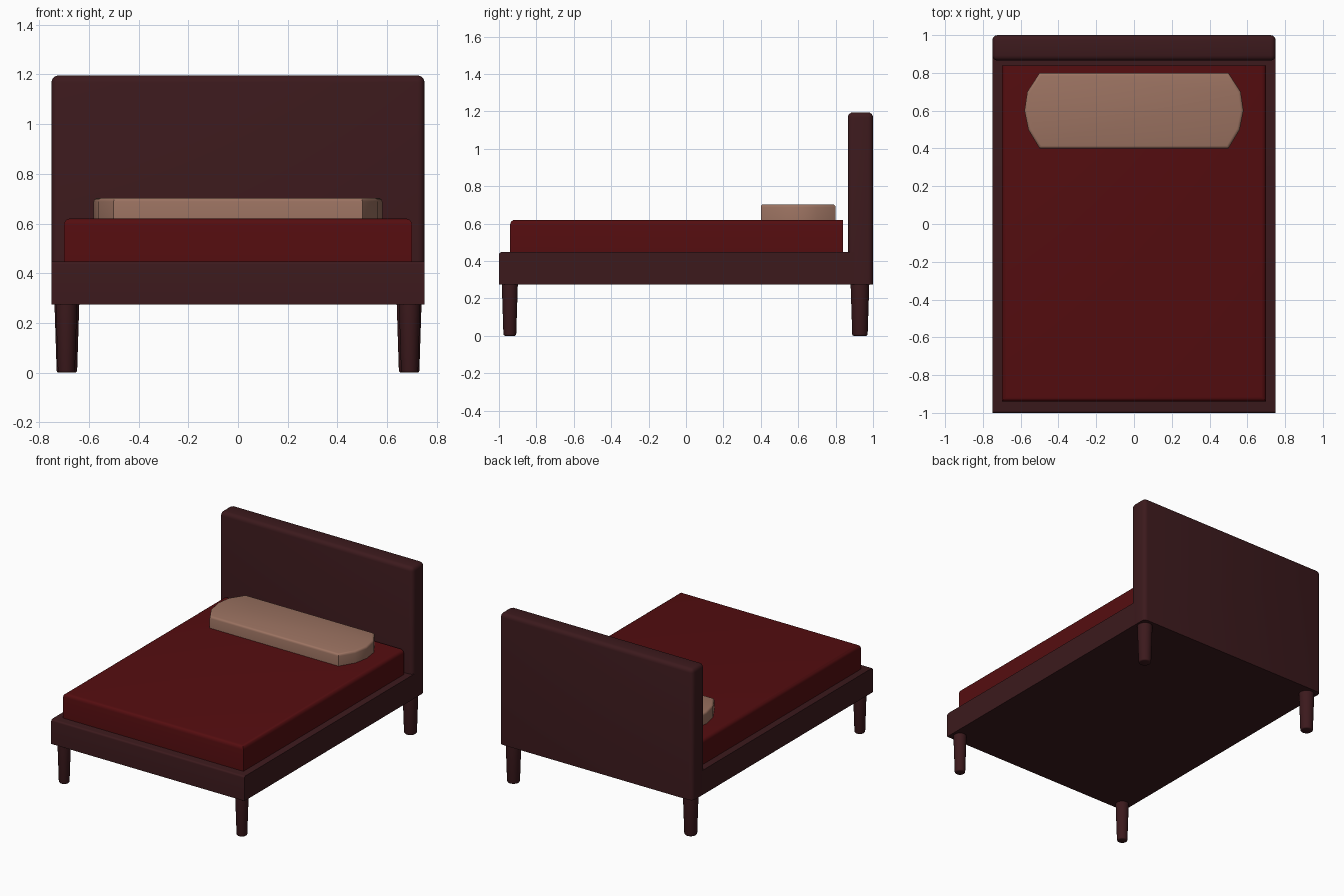
import bpy, bmesh

if "Cube" in bpy.data.objects:
    bpy.data.objects.remove(bpy.data.objects["Cube"])

def material(name, rgb):
    m = bpy.data.materials.new(name)
    m.diffuse_color = (*rgb, 1)
    m.use_nodes = True
    m.node_tree.nodes["Principled BSDF"].inputs["Base Color"].default_value = m.diffuse_color
    return m

WOOD = material("dark_wood", (0.045, 0.010, 0.012))
RED = material("red_cover", (0.09, 0.004, 0.005))
LINEN = material("linen", (0.33, 0.17, 0.12))

def finish(bm, name, mat):
    bmesh.ops.recalc_face_normals(bm, faces=bm.faces)
    me = bpy.data.meshes.new(name)
    bm.to_mesh(me)
    bm.free()
    ob = bpy.data.objects.new(name, me)
    bpy.context.collection.objects.link(ob)
    me.materials.append(mat)
    bpy.ops.object.select_all(action='DESELECT')
    bpy.context.view_layer.objects.active = ob
    ob.select_set(True)
    bpy.ops.object.shade_smooth_by_angle(angle=0.6)
    return ob

def prism(name, outline, z0, z1, mat, radius, pick, segments=4):
    """Extrude an outline upward and round the edges chosen by pick(a, b)."""
    bm = bmesh.new()
    face = bm.faces.new([bm.verts.new((x, y, z0)) for x, y in outline])
    up = bmesh.ops.extrude_face_region(bm, geom=[face])["geom"]
    for v in up:
        if isinstance(v, bmesh.types.BMVert):
            v.co.z = z1
    edges = [e for e in bm.edges if pick(e.verts[0].co, e.verts[1].co)]
    bmesh.ops.bevel(bm, geom=edges, offset=radius, segments=segments,
                    profile=0.5, affect='EDGES')
    return finish(bm, name, mat)

def rect(x, y0, y1):
    return [(-x, y0), (x, y0), (x, y1), (-x, y1)]

# Base frame: only the front top edge is softened
prism("bed_frame", rect(0.75, -1.0, 0.90), 0.275, 0.447, WOOD, 0.012,
      lambda a, b: min(a.z, b.z) > 0.4 and max(a.y, b.y) < 0)

# Headboard: everything but the bottom is rounded
prism("headboard", rect(0.75, 0.865, 1.0), 0.275, 1.195, WOOD, 0.028,
      lambda a, b: max(a.z, b.z) > 1)

# Mattress: top edges rounded except at the headboard
prism("mattress", rect(0.70, -0.94, 0.84), 0.44, 0.62, RED, 0.025,
      lambda a, b: min(a.z, b.z) > 0.5 and min(a.y, b.y) < 0)

# Pillow: faceted bowed ends, soft top rim
right = [(0.5, 0.4), (0.56, 0.5), (0.58, 0.6), (0.565, 0.7), (0.5, 0.8)]
prism("pillow", right + [(-x, y) for x, y in reversed(right)], 0.615, 0.703,
      LINEN, 0.015, lambda a, b: min(a.z, b.z) > 0.65, 3)

# Tapered round legs with softened feet
def leg(name, x, y, top, foot):
    bm = bmesh.new()
    bmesh.ops.create_cone(bm, cap_ends=True, segments=32, radius1=foot,
                          radius2=top, depth=0.28)
    rim = [e for e in bm.edges if all(v.co.z < 0 for v in e.verts)]
    bmesh.ops.bevel(bm, geom=rim, offset=0.009, segments=3, profile=0.5,
                    affect='EDGES')
    bmesh.ops.translate(bm, verts=bm.verts, vec=(x, y, 0.14))
    finish(bm, name, WOOD)

for side, s in (("left", -1), ("right", 1)):
    leg(f"front_leg_{side}", s * 0.69, -0.942, 0.043, 0.034)
    leg(f"back_leg_{side}", s * 0.688, 0.93, 0.050, 0.041)
